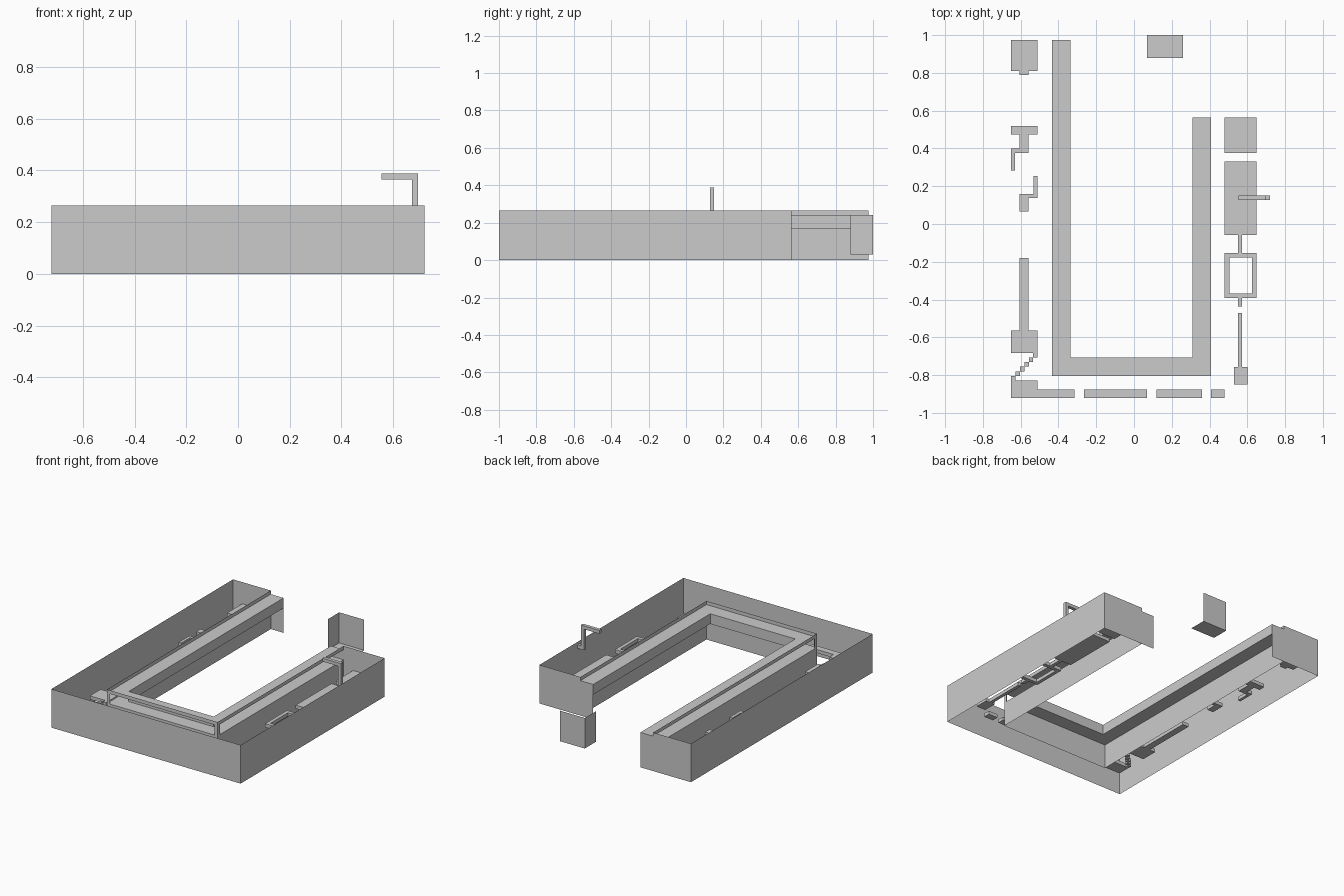
import bpy, bmesh

if "Cube" in bpy.data.objects:
    bpy.data.objects.remove(bpy.data.objects["Cube"])

H = 0.265          # wall height
U = 0.0245         # small block unit


def finish(name, bm):
    bmesh.ops.remove_doubles(bm, verts=bm.verts, dist=1e-5)
    me = bpy.data.meshes.new(name)
    bm.to_mesh(me)
    bm.free()
    ob = bpy.data.objects.new(name, me)
    bpy.context.collection.objects.link(ob)
    return ob


def sheets(name, polys):
    """Open object made of flat polygons."""
    bm = bmesh.new()
    for p in polys:
        bm.faces.new([bm.verts.new(c) for c in p])
    return finish(name, bm)


def blocks(name, boxes):
    """Object made of boxes (x0, x1, y0, y1, z0, z1)."""
    bm = bmesh.new()
    for x0, x1, y0, y1, z0, z1 in boxes:
        r = bmesh.ops.create_cube(bm, size=1)
        for v in r['verts']:
            v.co = (x1 if v.co.x > 0 else x0,
                    y1 if v.co.y > 0 else y0,
                    z1 if v.co.z > 0 else z0)
    me = bpy.data.meshes.new(name)
    bm.to_mesh(me)
    bm.free()
    ob = bpy.data.objects.new(name, me)
    bpy.context.collection.objects.link(ob)
    return ob


def u_sweep(corners, profile, gaps=()):
    """Polygons of a (inset, z) profile swept round a U-shaped path."""
    xl, xr, yf, yl, yr = corners

    def ring(d, z):
        return [(xl + d, yl, z), (xl + d, yf + d, z),
                (xr - d, yf + d, z), (xr - d, yr, z)]
    polys = []
    for a, b in zip(profile, profile[1:]):
        if (a, b) in gaps:
            continue
        ra, rb = ring(*a), ring(*b)
        polys += [(ra[i], ra[i + 1], rb[i + 1], rb[i]) for i in range(3)]
    return polys


YL, YR = 0.975, 0.565     # back ends of the left and right arms
XL, XR, YF = -0.433, 0.408, -0.805
D, Z1, Z2 = 0.097, 0.17, 0.24

# Outer U-shaped wall
sheets("outer_wall", u_sweep((-0.72, 0.72, -1.0, YL, YR), [(0, 0), (0, H)]))

# Inner wall, hollow ledge and raised lip, open towards the trench
sheets("inner_wall_ledge", u_sweep(
    (XL, XR, YF, YL, YR),
    [(0, 0), (0, Z1), (D, Z1), (D, Z2), (0, Z2), (0, H)]))

# Corner posts in the open side of the ledge
for side, x, s in (("left", XL, 1), ("right", XR, -1)):
    sheets(side + "_corner_post", [
        ((x, YF, Z1), (x + s * U, YF, Z1), (x + s * U, YF, Z2), (x, YF, Z2)),
        ((x, YF, Z1), (x, YF + U, Z1), (x, YF + U, Z2), (x, YF, Z2))])

# Stepped end caps of both arms
for side, xo, xi, s, y in (("left", -0.72, XL, 1, YL), ("right", 0.72, XR, -1, YR)):
    xe = xi + s * D
    sheets(side + "_end_cap", [[(xo, y, 0), (xe, y, 0), (xe, y, Z2),
                                (xi, y, Z2), (xi, y, H), (xo, y, H)]])

# Free-standing open corner box behind
x0, x1, y0, y1, z0, z1 = 0.07, 0.26, 0.88, 1.0, 0.03, 0.24
sheets("corner_box", [
    ((x0, y0, z0), (x1, y0, z0), (x1, y1, z0), (x0, y1, z0)),
    ((x0, y1, z0), (x1, y1, z0), (x1, y1, z1), (x0, y1, z1)),
    ((x0, y0, z0), (x0, y1, z0), (x0, y1, z1), (x0, y0, z1))])

# Spout bracketed to the right wall
sy0, sy1 = 0.127, 0.15
blocks("spout", [(0.554, 0.695, sy0, sy1, 0.365, 0.388),
                 (0.672, 0.695, sy0, sy1, 0.22, 0.365),
                 (0.695, 0.72, sy0, sy1, 0.22, 0.244)])

# Flat floor pieces in the trench, as (x0, x1, y0, y1) rectangles
fx0, fx1, fy0, fy1 = 0.48, 0.648, -0.392, -0.153
steps = [(-0.51 - U * 0.96 * (i + 1), -0.51 - U * 0.96 * i,
          -0.682 - U * (i + 1), -0.682 - U * i) for i in range(6)]
floor = {
    "left_back_slab": [(-0.65, -0.51, 0.81, 0.975), (-0.605, -0.558, 0.788, 0.81)],
    "left_hook_slab": [(-0.65, -0.51, 0.475, 0.52), (-0.605, -0.558, 0.377, 0.475),
                       (-0.65, -0.63, 0.283, 0.4), (-0.63, -0.605, 0.377, 0.4)],
    "left_bent_slab": [(-0.532, -0.51, 0.137, 0.255), (-0.605, -0.532, 0.137, 0.16),
                       (-0.605, -0.558, 0.065, 0.137)],
    "left_long_slab": [(-0.605, -0.558, -0.565, -0.18),
                       (-0.65, -0.51, -0.682, -0.565)] + steps,
    "front_corner_slab": [(-0.65, -0.51, -0.92, -0.829), (-0.51, -0.315, -0.92, -0.875)],
    "front_slabs": [(a, b, -0.92, -0.875)
                    for a, b in ((-0.265, 0.07), (0.12, 0.36), (0.407, 0.478))],
    "right_back_slab": [(fx0, fx1, 0.377, YR)],
    "right_main_slab": [(fx0, fx1, -0.058, 0.33), (0.55, 0.573, fy1, -0.058)],
    "right_frame": [(fx0, fx1, fy0, fy0 + U), (fx0, fx1, fy1 - U, fy1),
                    (fx0, fx0 + U, fy0 + U, fy1 - U), (fx1 - U, fx1, fy0 + U, fy1 - U),
                    (0.55, 0.573, -0.438, fy0)],
    "right_front_slab": [(0.55, 0.573, -0.758, -0.47), (0.53, 0.6, -0.85, -0.758)],
}
for name, rects in floor.items():
    blocks(name, [r + (0.092, 0.116) for r in rects])
